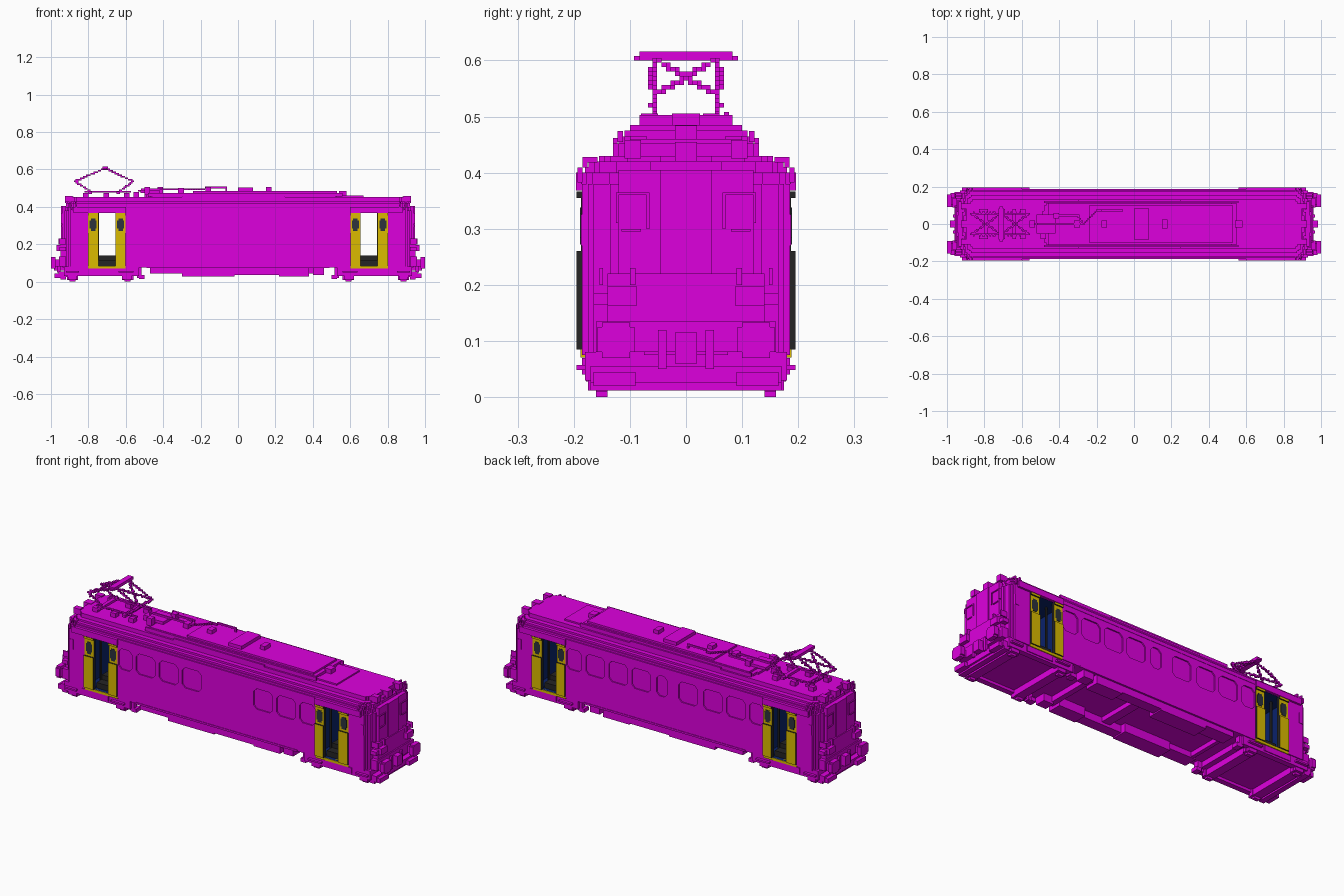
import bpy, bmesh
from mathutils import Vector

cube = bpy.data.objects.get("Cube")
if cube:
    bpy.data.objects.remove(cube, do_unlink=True)


def material(name, rgb):
    m = bpy.data.materials.new(name)
    m.use_nodes = True
    m.diffuse_color = (*rgb, 1)
    m.node_tree.nodes["Principled BSDF"].inputs["Base Color"].default_value = (*rgb, 1)
    return m


MAGENTA = material("magenta paint", (0.73, 0.0, 0.73))
YELLOW = material("yellow door", (0.71, 0.50, 0.0))
BLACK = material("black rubber", (0.018, 0.018, 0.018))
GLASS = material("dark door glass", (0.025, 0.032, 0.045))
NAVY = material("navy interior", (0.003, 0.016, 0.15))


def finish(name, bm, *mats):
    bmesh.ops.recalc_face_normals(bm, faces=bm.faces)
    me = bpy.data.meshes.new(name)
    bm.to_mesh(me)
    bm.free()
    for m in mats:
        me.materials.append(m)
    ob = bpy.data.objects.new(name, me)
    bpy.context.collection.objects.link(ob)
    return ob


def add_box(bm, x0, x1, y0, y1, z0, z1):
    vs = bmesh.ops.create_cube(bm, size=1)["verts"]
    for v in vs:
        v.co = ((x0 + x1) / 2 + v.co.x * (x1 - x0),
                (y0 + y1) / 2 + v.co.y * (y1 - y0),
                (z0 + z1) / 2 + v.co.z * (z1 - z0))


def mirrored(boxes, axes):
    out = list(boxes)
    if "x" in axes:
        out += [(-b[1], -b[0], *b[2:]) for b in out]
    if "y" in axes:
        out += [(b[0], b[1], -b[3], -b[2], b[4], b[5]) for b in out]
    return out


def blocks(name, boxes, axes="", mat=MAGENTA):
    bm = bmesh.new()
    for b in mirrored(boxes, axes):
        add_box(bm, *b)
    return finish(name, bm, mat)


def prism(bm, pts, offset):
    f = bm.faces.new([bm.verts.new(p) for p in pts])
    ext = bmesh.ops.extrude_face_region(bm, geom=[f])["geom"]
    bmesh.ops.translate(bm, vec=offset, verts=[v for v in ext if isinstance(v, bmesh.types.BMVert)])


def layer(name, hx, hy, z0, z1):
    """Plan outline with stair-stepped corners, extruded upwards."""
    q = [(hx, hy - .11), (hx - .01, hy - .11), (hx - .01, hy - .05), (hx - .02, hy - .05),
         (hx - .02, hy - .02), (hx - .03, hy - .02), (hx - .03, hy - .01), (hx - .04, hy - .01),
         (hx - .04, hy)]
    half = q + [(-x, y) for x, y in reversed(q)]
    pts = half + [(-x, -y) for x, y in half]
    bm = bmesh.new()
    prism(bm, [(x, y, z0) for x, y in pts], (0, 0, z1 - z0))
    return finish(name, bm, MAGENTA, NAVY)


def voxel_path(name, paths, size=.009):
    """Chains of small cubes snapped to a grid."""
    cells = set()
    for path in paths:
        for a, b in zip(path, path[1:]):
            a, b = Vector(a), Vector(b)
            n = max(1, int((b - a).length / .004))
            for i in range(n + 1):
                p = a.lerp(b, i / n)
                cells.add(tuple(round(c / size) for c in p))
    bm = bmesh.new()
    h = size / 2
    for i, j, k in sorted(cells):
        x, y, z = i * size, j * size, k * size
        add_box(bm, x - h, x + h, y - h, y + h, z - h, z + h)
    return finish(name, bm, MAGENTA)


def cut(ob, cutter):
    mod = ob.modifiers.new("cut", "BOOLEAN")
    mod.object, mod.operation, mod.solver = cutter, "DIFFERENCE", "EXACT"
    bpy.context.view_layer.objects.active = ob
    bpy.ops.object.modifier_apply(modifier=mod.name)
    bpy.data.objects.remove(cutter, do_unlink=True)


# Body shell with recessed windows and open vestibules
body = layer("body_shell", .937, .185, .075, .38)
right_side = [(-.597, -.515), (-.49, -.375), (-.35, -.235), (-.21, -.095),
              (.225, .34), (.365, .48), (.505, .597)]
left_side = [(-.597, -.515), (-.49, -.375), (-.35, -.235), (-.20, -.085), (-.015, .05),
             (.085, .20), (.225, .34), (.365, .48), (.505, .597)]
bm = bmesh.new()
for side, spans in ((-1, right_side), (1, left_side)):
    for a, b in spans:
        c, lo, hi = .018, .24, .352
        outline = [(a + c, lo), (b - c, lo), (b, lo + c), (b, hi - c),
                   (b - c, hi), (a + c, hi), (a, hi - c), (a, lo + c)]
        prism(bm, [(x, side * .178, z) for x, z in outline], (0, side * .03, 0))
cut(body, finish("window_cutter", bm, MAGENTA))
cut(body, blocks("doorway_cutter", [(.602, .803, -.3, .3, .085, .366)], "x"))
for p in body.data.polygons:
    c = p.center
    inside = .595 < abs(c.x) < .81 and abs(c.y) < .16 and .08 < c.z < .37
    p.material_index = 1 if inside else 0

# Door leaves: yellow faces, black edges, window band set back
bm = bmesh.new()
for x0, x1 in ((.602, .655), (.745, .803)):
    for b in mirrored([(x0, x1, .172, .195, .085, .26), (x0, x1, .172, .187, .26, .355),
                       (x0, x1, .172, .195, .355, .366)], "xy"):
        add_box(bm, *b)
doors = finish("door_leaves", bm, YELLOW, BLACK)
for p in doors.data.polygons:
    p.material_index = 1 if abs(p.normal.y) < .5 else 0
blocks("door_sills", [(.602, .803, .165, .188, .071, .085)], "xy", YELLOW)
blocks("door_windows", [(x - .012, x + .012, .18, .189, .272, .338) for x in (.628, .775)]
       + [(x - .018, x + .018, .18, .1886, .284, .328) for x in (.628, .775)], "xy", GLASS)
blocks("vestibule_steps", [(.655, .745, -.165, .165, .08, .115), (.655, .745, -.12, .12, .115, .14)], "x", BLACK)
blocks("vestibule_posts", [(.648, .656, .12, .13, .085, .366), (.744, .752, .12, .13, .085, .366)], "xy", BLACK)

# Stepped roof
layer("cornice", .925, .187, .38, .40)
layer("roof_edge", .92, .174, .40, .42)
layer("roof_step", .912, .155, .42, .43)
layer("roof_deck", .905, .13, .43, .452)
blocks("roof_gutters", [(-.88, .88, .17, .18, .40, .41)], "y")
blocks("door_eaves", [(.60, .88, .18, .196, .368, .40)], "xy")
layer("raised_roof_lower", .53, .12, .452, .464).location.x = .03
blocks("raised_roof_panels", [(-.46, .55, -.11, .11, .464, .475), (-.24, .53, -.10, .10, .475, .485),
                              (.19, .67, -.10, .10, .452, .46)])
blocks("roof_side_rails", [(-.48, .56, .112, .122, .455, .474), (-.30, .25, .122, .13, .452, .462)], "y")
blocks("roof_hatches", [(0, .08, -.083, .083, .485, .503), (.15, .18, -.025, .025, .485, .505),
                        (.54, .58, -.02, .02, .46, .484), (-.175, -.145, -.02, .02, .485, .505)])
blocks("roof_equipment", [(-.52, -.42, -.05, .05, .475, .49), (-.50, -.47, -.08, -.05, .464, .505),
                          (-.43, -.40, .03, .06, .47, .505), (-.56, -.53, -.02, .02, .45, .48),
                          (-.32, -.29, -.02, .02, .475, .50)])
voxel_path("roof_cable", [[(-.53, 0, .49), (-.27, 0, .498), (-.20, .07, .498), (-.06, .075, .506),
                           (-.06, .075, .49)], [(-.42, .045, .498), (-.30, .045, .498), (-.27, 0, .498)]])
blocks("roof_horns", [(.885, .925, .08, .11, .425, .458)], "xy")
blocks("end_roof_rib", [(.88, .925, -.02, .02, .42, .455)], "x")

# Corner grab rails
voxel_path("corner_rails", [[(sx * x, sy * .19, .387), (sx * x, sy * .19, .405), (sx * x, sy * .18, .414),
                             (sx * x, sy * .18, .425), (sx * x, sy * .16, .425)]
                            for sx in (-1, 1) for sy in (-1, 1) for x in (.86, .89)])

# Pantograph
arms = []
for y in (-.06, .06):
    arms += [[(-.64, y, .477), (-.56, y, .535), (-.71, y, .605)],
             [(-.78, y, .477), (-.87, y, .535), (-.71, y, .605)],
             [(-.82, y, .477), (-.58, y, .477)]]
    arms += [[(-.86, y * .85, .54), (-.72, -y * .85, .60)], [(-.57, y * .85, .54), (-.70, -y * .85, .60)]]
voxel_path("pantograph_arms", arms, .008)
blocks("pantograph_bow", [(-.725, -.695, -.083, .083, .60, .616), (-.72, -.70, -.093, -.075, .60, .608),
                          (-.72, -.70, .075, .093, .60, .608)])
blocks("pantograph_base", [(-.80, -.78, -.08, .08, .468, .482), (-.65, -.63, -.08, .08, .468, .482)]
       + [(x, x + .03, y, y + .03, .45, .475) for x in (-.83, -.72, -.61) for y in (-.08, .05)])

# Cab ends
blocks("end_panels", [(.92, .941, -.12, .12, .10, .405), (.92, .946, -.045, .045, .13, .405),
                      (.92, .957, -.16, .16, .08, .135), (.92, .95, -.14, .14, .135, .22)], "x")
blocks("end_window_frames", [(.93, .946, .065, .07, .30, .36), (.93, .946, .12, .125, .31, .365),
                             (.93, .946, .065, .125, .36, .365), (.93, .946, .08, .115, .295, .30)], "xy")
blocks("end_lamps", [(.94, .97, .087, .14, .163, .197), (.92, .955, .14, .165, .165, .185),
                     (.92, .96, .09, .10, .20, .23)], "xy")
blocks("end_handrails", [(.92, .958, .148, .154, .20, .23)], "xy")
blocks("buffers", [(.94, .978, .105, .145, .08, .12), (.975, 1.0, .092, .158, .08, .125),
                   (.975, 1.0, .10, .15, .07, .133)], "xy")
blocks("couplers", [(.93, .985, -.02, .02, .06, .115), (.95, .968, .035, .05, .05, .12),
                    (.95, .968, -.05, -.035, .05, .12)], "x")
blocks("cab_side_plates", [(.872, .895, .18, .1875, .27, .325)], "xy")
blocks("end_ploughs", [(.90, .96, -.17, .17, .025, .055), (.885, .93, -.18, .18, .05, .08),
                       (.92, .95, -.17, .17, .012, .03)], "x")
blocks("end_footsteps", [(.94, .98, .09, .165, .02, .045)], "xy")

# Bogies
blocks("bogie_crossbeams", [(.57, .62, -.175, .175, .012, .06), (.86, .91, -.175, .175, .012, .06),
                            (.54, .92, -.15, .15, .045, .076)], "x")
blocks("bogie_outer_beams", [(.53, .93, .15, .18, .03, .08), (.56, .64, .155, .195, .048, .057),
                             (.85, .92, .155, .195, .048, .057), (.66, .82, .155, .185, .04, .07)], "xy")
blocks("wheels", [(x - .03, x + .03, .14, .16, .01, .06) for x in (.59, .885)]
       + [(x - .016, x + .016, .14, .16, 0, .02) for x in (.59, .885)], "xy")
blocks("bogie_brackets", [(.50, .53, .13, .17, .015, .035), (.515, .54, .14, .17, .02, .078)], "xy")

# Underfloor equipment
blocks("underfloor_boxes", [(-.47, -.30, .10, .178, .045, .08), (-.30, -.02, .09, .178, .028, .08),
                            (-.02, .22, .12, .178, .035, .08), (.22, .38, .10, .178, .028, .08),
                            (.40, .46, .12, .178, .035, .08)], "y")
blocks("underfloor_beams", [(-.46, -.44, -.15, .15, .05, .08), (.05, .10, -.12, .12, .05, .08),
                            (.38, .41, -.15, .15, .045, .08)])
blocks("side_sills", [(-.49, .49, .178, .188, .072, .082)], "y")
